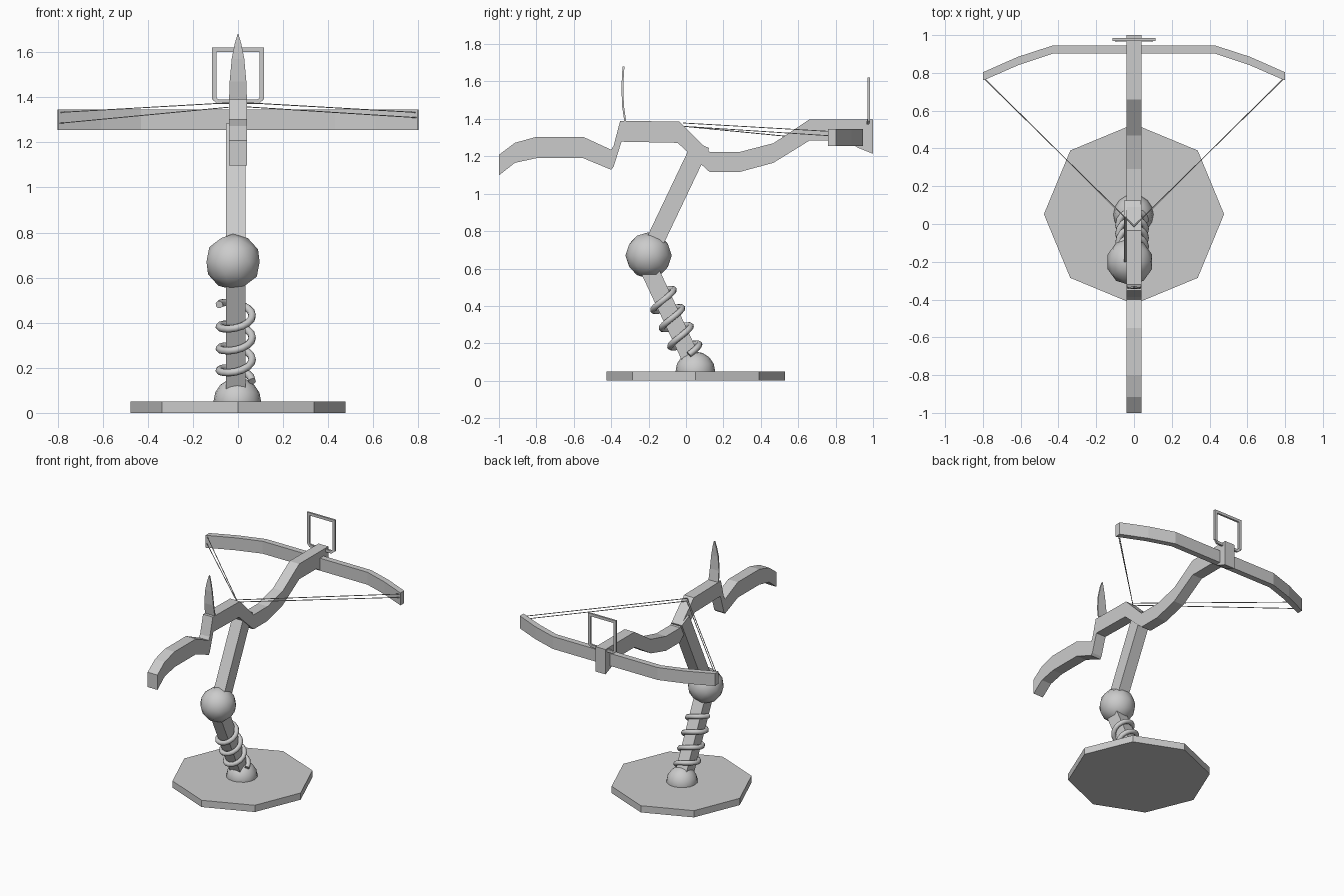
import bpy, bmesh, math
from mathutils import Vector, Matrix

if "Cube" in bpy.data.objects:
    bpy.data.objects.remove(bpy.data.objects["Cube"], do_unlink=True)

grey = bpy.data.materials.new("plain_grey")
grey.use_nodes = True
grey.diffuse_color = (0.6, 0.6, 0.6, 1)
grey.node_tree.nodes["Principled BSDF"].inputs["Base Color"].default_value = (0.6, 0.6, 0.6, 1)


def finish(name, bm, smooth=False):
    bmesh.ops.recalc_face_normals(bm, faces=bm.faces)
    mesh = bpy.data.meshes.new(name)
    bm.to_mesh(mesh)
    bm.free()
    mesh.materials.append(grey)
    for p in mesh.polygons:
        p.use_smooth = smooth
    obj = bpy.data.objects.new(name, mesh)
    bpy.context.collection.objects.link(obj)
    return obj


def strip(name, side_a, side_b, place, low, high):
    """Solid band between two matching outlines, extruded from low to high."""
    bm = bmesh.new()
    rings = []
    for a, b in zip(side_a, side_b):
        pts = [(a, low), (b, low), (b, high), (a, high)]
        rings.append([bm.verts.new(place(p, w)) for p, w in pts])
    for r, s in zip(rings, rings[1:]):
        for i in range(4):
            j = (i + 1) % 4
            bm.faces.new((r[i], r[j], s[j], s[i]))
    bm.faces.new(rings[0])
    bm.faces.new(rings[-1])
    return finish(name, bm)


def rod(name, start, end, width, depth, sides=4):
    """Straight bar between two points, square or round."""
    start, end = Vector(start), Vector(end)
    axis = end - start
    bm = bmesh.new()
    bmesh.ops.create_cone(bm, cap_ends=True, segments=sides, radius1=math.sqrt(0.5),
                          radius2=math.sqrt(0.5), depth=axis.length,
                          matrix=Matrix.Rotation(math.pi / 4, 4, "Z"))
    z = axis.normalized()
    side = Vector((1, 0, 0)) if abs(z.x) < 0.5 else Vector((0, 1, 0))
    y = z.cross(side).normalized()
    x = y.cross(z)
    for v in bm.verts:
        v.co = (start + end) / 2 + x * v.co.x * width + y * v.co.y * depth + z * v.co.z
    return finish(name, bm)


# Base plate
bm = bmesh.new()
bmesh.ops.create_cone(bm, cap_ends=True, segments=8, radius1=0.477, radius2=0.477, depth=0.05,
                      matrix=Matrix.Translation((0, 0.052, 0.025)))
finish("base_plate", bm)

# Base socket dome
bm = bmesh.new()
bmesh.ops.create_uvsphere(bm, u_segments=16, v_segments=8, radius=0.106,
                          matrix=Matrix.Translation((-0.003, 0.05, 0.05)))
bmesh.ops.bisect_plane(bm, geom=bm.verts[:] + bm.edges[:] + bm.faces[:], plane_co=(0, 0, 0.04),
                       plane_no=(0, 0, 1), clear_inner=True)
finish("base_dome", bm, True)

# Middle ball joint
bm = bmesh.new()
bmesh.ops.create_icosphere(bm, subdivisions=2, radius=0.124,
                           matrix=Matrix.Translation((-0.022, -0.2, 0.67)))
finish("ball_joint", bm, True)

# Arms
rod("lower_arm", (-0.01, 0.054, 0.06), (-0.01, -0.22, 0.645), 0.088, 0.096)
rod("upper_arm", (-0.01, -0.207, 0.66), (-0.01, 0.081, 1.264), 0.088, 0.096)

# Spring around the lower arm
axis = Vector((0, -0.424, 0.905))
back = Vector((0, 0.905, 0.424))
curve = bpy.data.curves.new("spring", "CURVE")
curve.dimensions = "3D"
curve.bevel_depth = 0.017
curve.bevel_resolution = 2
curve.use_fill_caps = True
line = curve.splines.new("POLY")
steps = 56
line.points.add(steps)
for i, p in enumerate(line.points):
    t = i / steps
    ang = t * 7 * math.pi
    pos = (Vector((-0.01, 0.016, 0.14)) + axis * 0.376 * t
           + Vector((0.073 * math.cos(ang), 0, 0)) + back * 0.073 * math.sin(ang))
    p.co = (*pos, 1)
line.use_smooth = True
curve.materials.append(grey)
bpy.context.collection.objects.link(bpy.data.objects.new("spring", curve))

# Stock
top = [(-1, 1.208), (-.915, 1.272), (-.8, 1.304), (-.55, 1.304), (-.4, 1.235), (-.387, 1.256),
       (-.352, 1.39), (-.035, 1.385), (.125, 1.224), (.29, 1.224), (.468, 1.27), (.66, 1.397),
       (.86, 1.397), (.92, 1.397), (1, 1.397)]
bottom = [(-1, 1.098), (-.915, 1.165), (-.8, 1.19), (-.55, 1.19), (-.4, 1.128), (-.387, 1.144),
          (-.345, 1.278), (-.045, 1.272), (.125, 1.117), (.29, 1.117), (.467, 1.165), (.66, 1.284),
          (.86, 1.284), (.92, 1.245), (1, 1.213)]
strip("stock", top, bottom, lambda p, w: (w, p[0], p[1]), -0.04, 0.04)

# Bow limbs, mirrored about the middle
outer = [(0, .945), (.43, .945), (.615, .885), (.8, .803)]
inner = [(0, .902), (.43, .902), (.61, .842), (.798, .76)]


def mirrored(pts):
    return [(-x, y) for x, y in reversed(pts[1:])] + pts


strip("bow", mirrored(outer), mirrored(inner), lambda p, w: (p[0], p[1], w), 1.255, 1.347)

# Bowstrings, two strands on each side
for side, name, low in ((-1, "right", 1.285), (1, "left", 1.31)):
    rod(name + "_upper_string", (0, -0.015, 1.378), (side * 0.79, 0.77, 1.333), 0.004, 0.004)
    rod(name + "_lower_string", (0, -0.01, 1.36), (side * 0.79, 0.765, low), 0.004, 0.004)

# Front sight frame
for side, name in ((-1, "right"), (1, "left")):
    rod("sight_post_" + name, (side * 0.105, 0.977, 1.39), (side * 0.105, 0.977, 1.622), 0.02, 0.014)
    rod("sight_corner_" + name, (side * 0.105, 0.977, 1.394), (side * 0.085, 0.972, 1.378), 0.014, 0.018)
for name, z, half, y in (("top", 1.612, 0.115, 0.977), ("bottom", 1.38, 0.09, 0.972)):
    rod("sight_bar_" + name, (-half, y, z), (half, y, z), 0.014, 0.02)

# Rear sight blade, slightly bowed and pointed
blade = [(1.375, .04, -.323), (1.47, .037, -.337), (1.57, .028, -.34), (1.64, .014, -.337),
         (1.68, .002, -.334)]
strip("rear_sight_blade", [(-w, y, z) for z, w, y in blade], [(w, y, z) for z, w, y in blade],
      lambda p, d: (p[0], p[1] + d, p[2]), -0.005, 0.005)
